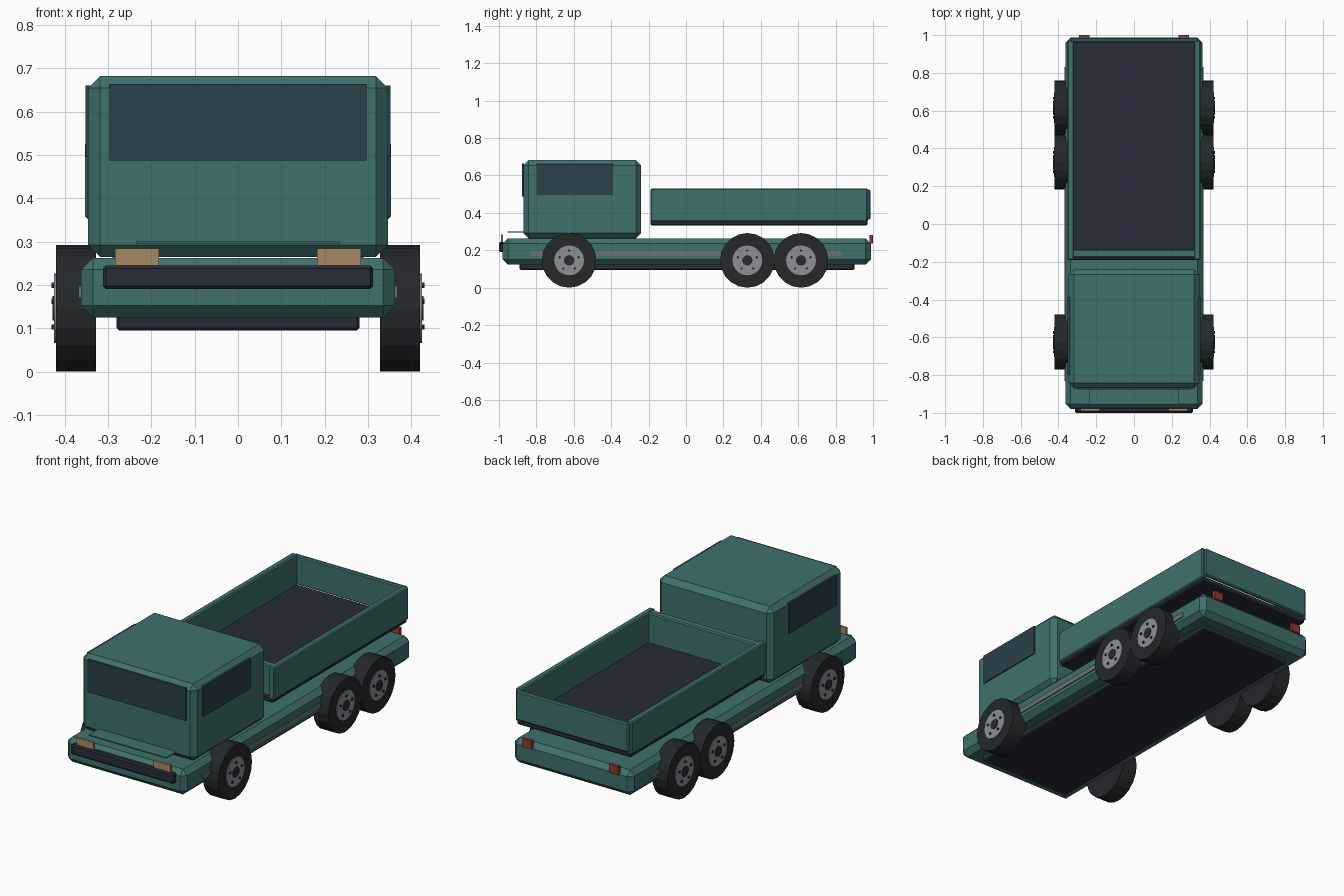
import bpy, math

if "Cube" in bpy.data.objects:
    bpy.data.objects.remove(bpy.data.objects["Cube"])


def mat(name, rgb):
    m = bpy.data.materials.new(name)
    m.diffuse_color = (*rgb, 1)
    m.use_nodes = True
    m.node_tree.nodes["Principled BSDF"].inputs["Base Color"].default_value = m.diffuse_color
    return m


GREEN = mat("green_paint", (0.05, 0.165, 0.15))
NAVY = mat("dark_trim", (0.02, 0.025, 0.04))
GLASS = mat("glass", (0.025, 0.05, 0.07))
RUBBER = mat("rubber", (0.018, 0.021, 0.023))
STEEL = mat("steel", (0.25, 0.29, 0.29))
RAIL = mat("rail_grey", (0.15, 0.17, 0.19))
AMBER = mat("headlight", (0.38, 0.25, 0.13))
RED = mat("tail_light", (0.25, 0.045, 0.03))


def box(name, x, y, z, material, bevel=0.0):
    """Box from (min, max) ranges with an optional chamfer."""
    bpy.ops.mesh.primitive_cube_add(
        size=1, location=[(r[0] + r[1]) / 2 for r in (x, y, z)])
    o = bpy.context.object
    o.name = name
    o.scale = [r[1] - r[0] for r in (x, y, z)]
    bpy.ops.object.transform_apply(location=False, rotation=False, scale=True)
    o.data.materials.append(material)
    if bevel:
        b = o.modifiers.new("chamfer", 'BEVEL')
        b.width, b.segments = bevel, 1
    return o


def pair(name, x, y, z, material, bevel=0.0):
    """Same box on the right and left."""
    box(name + "_right", x, y, z, material, bevel)
    box(name + "_left", (-x[1], -x[0]), y, z, material, bevel)


def disc(name, side, x0, x1, y, z, r, sides, material):
    """Cylinder along x, on the side given by +1 or -1."""
    bpy.ops.mesh.primitive_cylinder_add(
        vertices=sides, radius=r, depth=x1 - x0,
        location=(side * (x0 + x1) / 2, y, z), rotation=(0, math.pi / 2, 0))
    o = bpy.context.object
    o.name = name
    o.data.materials.append(material)


# chassis, belly plate and side rails
box("chassis", (-0.362, 0.362), (-0.98, 0.988), (0.125, 0.262), GREEN, 0.027)
box("belly_plate", (-0.28, 0.28), (-0.89, 0.90), (0.095, 0.14), NAVY, 0.006)
pair("side_rail", (0.355, 0.368), (-0.83, 0.83), (0.17, 0.197), RAIL)

# cab and windows
box("cab", (-0.346, 0.346), (-0.87, -0.24), (0.264, 0.682), GREEN, 0.028)
box("windshield", (-0.297, 0.297), (-0.877, -0.865), (0.487, 0.664), GLASS)
pair("side_window", (0.34, 0.352), (-0.80, -0.39), (0.495, 0.66), GLASS)

# nose
box("hood_plate", (-0.235, 0.235), (-0.955, -0.865), (0.294, 0.3), GREEN)
box("bumper", (-0.312, 0.312), (-1.0, -0.97), (0.19, 0.245), NAVY, 0.007)
pair("headlight", (0.182, 0.284), (-0.99, -0.978), (0.225, 0.284), AMBER)

# cargo bed
box("bed_floor", (-0.345, 0.345), (-0.19, 0.97), (0.333, 0.365), NAVY, 0.006)
pair("bed_side", (0.318, 0.353), (-0.19, 0.972), (0.352, 0.53), GREEN, 0.006)
box("bed_front", (-0.335, 0.335), (-0.178, -0.134), (0.352, 0.527), GREEN, 0.006)
box("tailgate", (-0.34, 0.34), (0.962, 0.986), (0.365, 0.525), GREEN, 0.006)
pair("tail_light", (0.235, 0.29), (0.982, 1.0), (0.235, 0.282), RED)

# wheels
WZ = 0.146
for label, wy in (("front", -0.625), ("middle", 0.328), ("rear", 0.615)):
    for side, s in (("right", 1), ("left", -1)):
        tag = f"{label}_{side}"
        disc(f"tire_{tag}", s, 0.328, 0.42, wy, WZ, 0.146, 20, RUBBER)
        disc(f"rim_{tag}", s, 0.40, 0.424, wy, WZ, 0.08, 20, STEEL)
        disc(f"hub_cap_{tag}", s, 0.41, 0.428, wy, WZ, 0.028, 12, NAVY)
        for i in range(5):
            a = math.pi / 2 + i * math.tau / 5
            disc(f"wheel_bolt_{tag}_{i}", s, 0.415, 0.43,
                 wy + 0.053 * math.cos(a), WZ + 0.053 * math.sin(a),
                 0.007, 6, NAVY)
